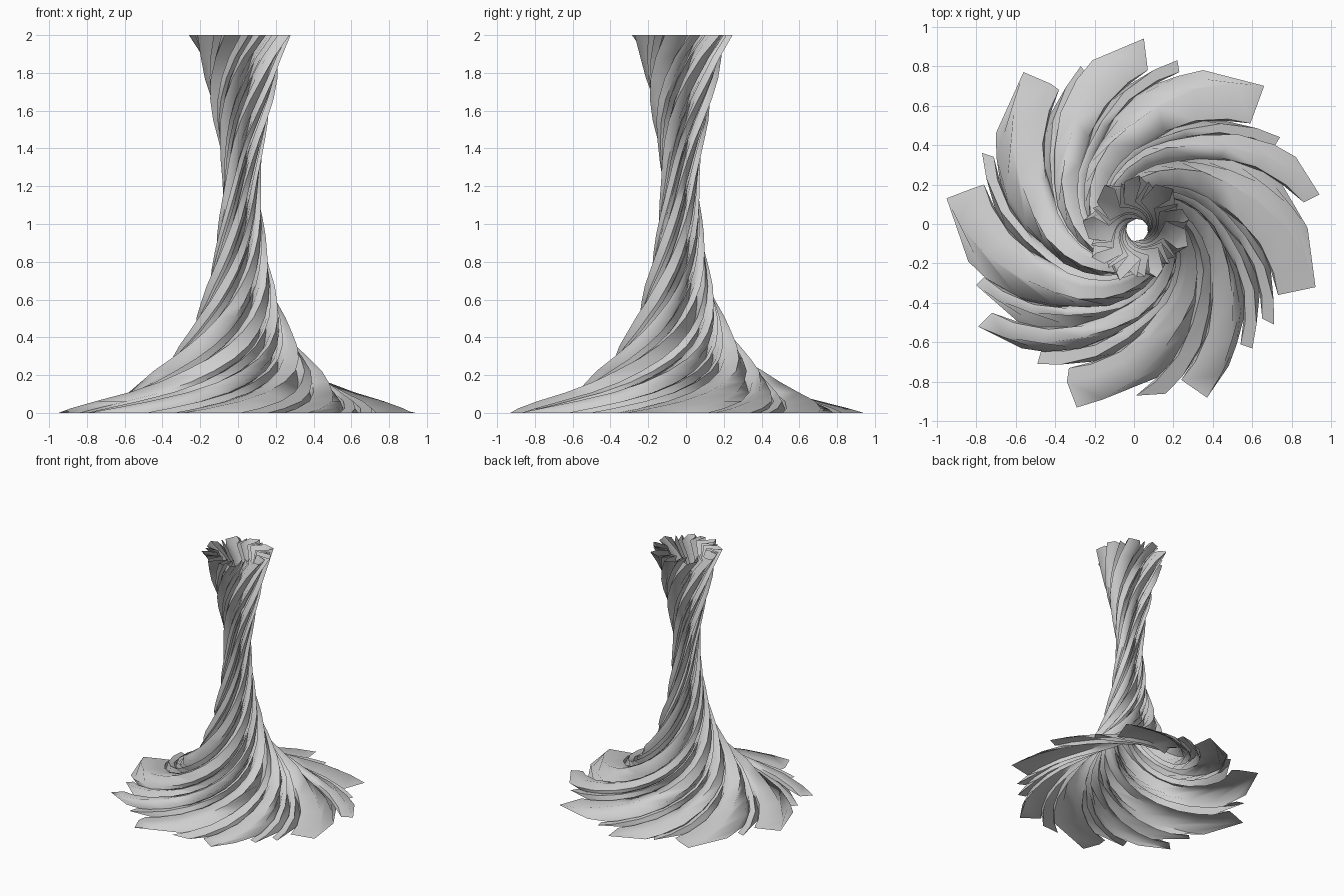
import bpy, bmesh, math
from mathutils import Vector, Matrix

default_cube = bpy.data.objects.get("Cube")
if default_cube:
    bpy.data.objects.remove(default_cube, do_unlink=True)

# Outline of the pleated foot, clockwise, in hundredths
outline = [(5, 94), (7, 78), (22, 83), (23, 77), (35, 78), (66, 70), (59, 51),
           (74, 44), (71, 39), (82, 34), (94, 15), (86, 11), (88, -2), (92, -32),
           (73, -36), (71, -51), (65, -48), (60, -63), (54, -61), (48, -72),
           (37, -88), (24, -79), (16, -86), (1, -87), (-29, -93), (-34, -80),
           (-33, -73), (-49, -71), (-47, -64), (-57, -63), (-79, -52), (-72, -45),
           (-80, -31), (-76, -27), (-84, -19), (-95, 13), (-82, 18), (-76, 20),
           (-77, 36), (-71, 34), (-70, 46), (-56, 77), (-42, 71), (-38, 68),
           (-27, 80), (-24, 76), (-21, 83)]

# Flare of the column: height and scale of the outline
flare = [(0, 1), (.1, .67), (.17, .53), (.31, .37), (.42, .29), (.57, .22),
         (.8, .155), (1, .125), (1.2, .105), (1.4, .122), (1.6, .165), (1.8, .21),
         (1.9, .235), (2, .285)]

axis = Vector((.015, -.03))
height = 2
ring_count = 24


def scale_at(z):
    """Scale of the outline at a height, between the flare points."""
    for (low, a), (high, b) in zip(flare, flare[1:]):
        if z <= high:
            return a + (b - a) * (z - low) / (high - low)
    return flare[-1][1]


def twist_at(z):
    """One full turn, fastest across the spreading foot."""
    return math.radians(160 * z + 40 * (1 - math.exp(-4 * z)))


def fold_depth_at(z):
    """Folds get deeper on the way from the foot to the neck."""
    return .9 + (.62 - .9) * min(1, z / .7)


# Each notch gets a hidden fold tucked under the lobe beside it
points = [Vector(p) / 100 - axis for p in outline]
tuck = Matrix.Rotation(math.radians(8), 2)
section = []
for i, point in enumerate(points):
    section.append((point, False))
    following = points[(i + 1) % len(points)]
    if point.length < min(points[i - 1].length, following.length):
        section.append((tuck @ point, True))
count = len(section)

# Twisted rings joined into one open pleated sheet
bm = bmesh.new()
rings = []
for level in range(ring_count + 1):
    z = height * (level / ring_count) ** 1.4
    rotation = Matrix.Rotation(twist_at(z), 2)
    ring = []
    for point, hidden in section:
        depth = fold_depth_at(z) if hidden else 1
        x, y = rotation @ point * scale_at(z) * depth + axis
        ring.append(bm.verts.new((x, y, z)))
    rings.append(ring)

for lower, upper in zip(rings, rings[1:]):
    for i in range(count):
        j = (i + 1) % count
        bm.faces.new((lower[j], lower[i], upper[i], upper[j]))

mesh = bpy.data.meshes.new("twisted_pleated_column")
bm.to_mesh(mesh)
bm.free()
column = bpy.data.objects.new("twisted_pleated_column", mesh)
bpy.context.collection.objects.link(column)

# Plain light grey surface
grey = bpy.data.materials.new("light_grey")
grey.use_nodes = True
colour = (.62, .62, .62, 1)
grey.diffuse_color = colour
for node in grey.node_tree.nodes:
    if node.type == 'BSDF_PRINCIPLED':
        node.inputs["Base Color"].default_value = colour
mesh.materials.append(grey)

# Soft lobes with sharp pleat edges
bpy.ops.object.select_all(action='DESELECT')
column.select_set(True)
bpy.context.view_layer.objects.active = column
bpy.ops.object.shade_smooth_by_angle(angle=math.radians(60))
